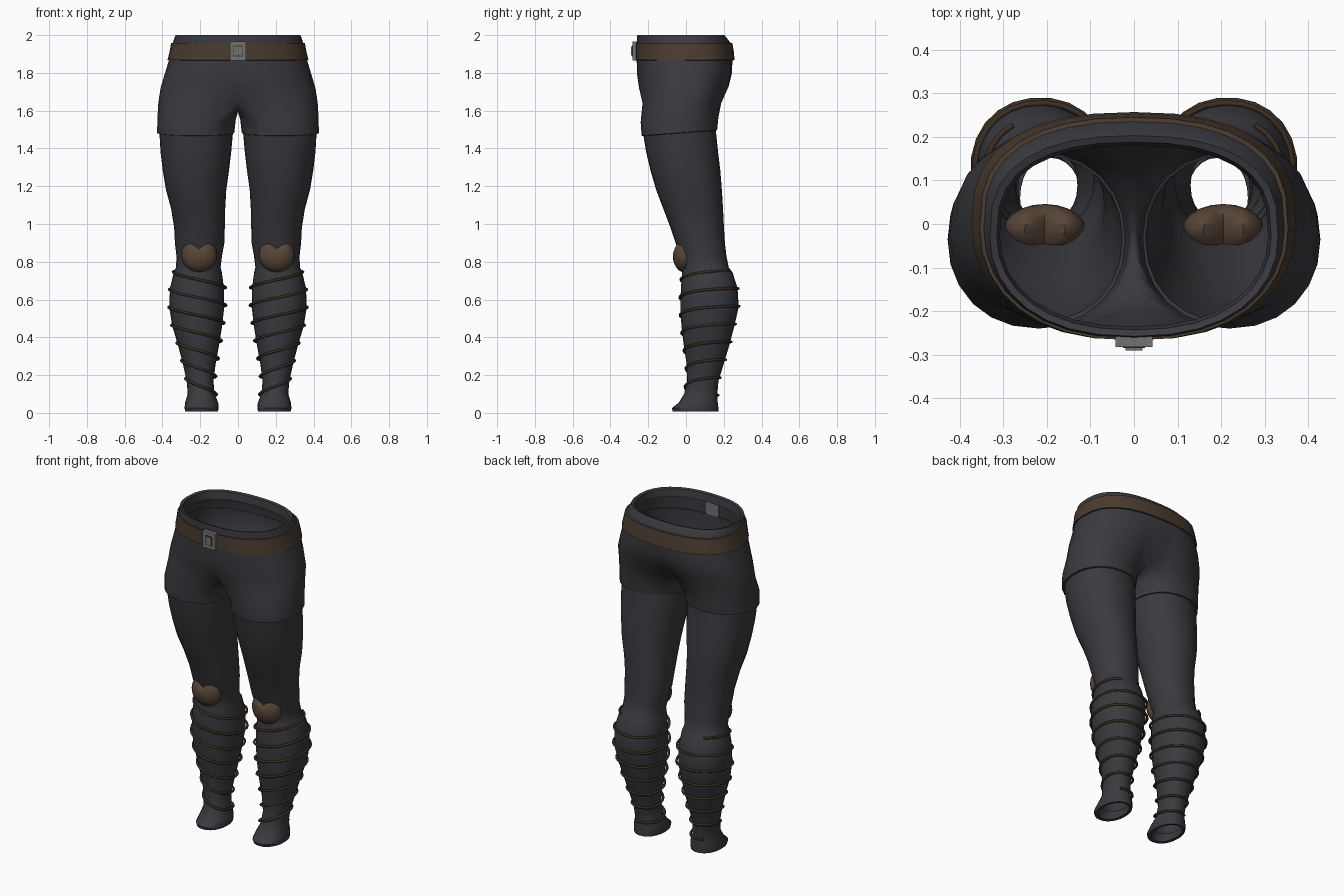
import bpy, bmesh, math

if "Cube" in bpy.data.objects:
    bpy.data.objects.remove(bpy.data.objects["Cube"])

def material(name, rgb):
    m = bpy.data.materials.new(name)
    m.diffuse_color = (*rgb, 1)
    m.use_nodes = True
    m.node_tree.nodes["Principled BSDF"].inputs["Base Color"].default_value = m.diffuse_color
    return m

CLOTH = material("charcoal_cloth", (0.042, 0.042, 0.050))
LEATHER = material("belt_leather", (0.068, 0.045, 0.029))
PAD = material("pad_leather", (0.095, 0.060, 0.038))
CORD = material("cord_brown", (0.045, 0.029, 0.017))
METAL = material("buckle_grey", (0.17, 0.17, 0.18))

def finish(bm, name, mat, angle=40, mirror=False):
    bmesh.ops.recalc_face_normals(bm, faces=bm.faces)
    me = bpy.data.meshes.new(name)
    bm.to_mesh(me)
    bm.free()
    me.materials.append(mat)
    ob = bpy.data.objects.new(name, me)
    bpy.context.collection.objects.link(ob)
    bpy.ops.object.select_all(action='DESELECT')
    bpy.context.view_layer.objects.active = ob
    ob.select_set(True)
    bpy.ops.object.shade_smooth_by_angle(angle=math.radians(angle))
    if mirror:
        mod = ob.modifiers.new("mirror", 'MIRROR')
        mod.use_clip = True
        mod.merge_threshold = 0.0005
    return ob

def spow(v, p):
    return math.copysign(abs(v) ** p, v)

def bridge(bm, a, b, closed=False):
    n = len(a)
    for i in range(n if closed else n - 1):
        j = (i + 1) % n
        bm.faces.new((a[i], a[j], b[j], b[i]))

HALF, FULL = 17, 24

# hip sections: z, half width, front y, back y, front cleft, back cleft
HIPS = [(1.95, .308, -.235, .180, 0, 0), (1.995, .315, -.243, .188, 0, 0),
        (2.0, .331, -.258, .203, 0, 0), (1.96, .345, -.261, .235, 0, 0),
        (1.87, .365, -.261, .248, 0, 0), (1.80, .386, -.260, .250, 0, .04),
        (1.72, .410, -.255, .236, .03, .16), (1.64, .422, -.247, .200, .22, .42)]

def hip_row(z, w, f, b, df, db):
    pts = []
    ym, ry = (f + b) / 2, (b - f) / 2
    for i in range(HALF):
        t = math.radians(-90 + 180 * i / (HALF - 1))
        x = w * spow(math.cos(t), .85) if 0 < i < HALF - 1 else 0.0
        y = ym + ry * spow(math.sin(t), .95 if t < 0 else .72)
        dip = max(0, 1 - x / (w * .5)) ** 2
        y *= 1 - dip * (df if y < 0 else db)
        pts.append((x, y, z))
    return pts

# leg sections: z, inner x, outer x, front y, back y
LEG = [(1.555, .012, .427, -.240, .172), (1.485, .020, .428, -.235, .165),
       (1.483, .027, .416, -.225, .158), (1.38, .036, .410, -.211, .170),
       (1.28, .048, .398, -.187, .182), (1.18, .062, .381, -.158, .190),
       (1.08, .068, .354, -.120, .196), (.98, .070, .338, -.082, .201),
       (.90, .072, .334, -.055, .206), (.83, .085, .326, -.033, .214),
       (.77, .092, .328, -.016, .226), (.745, .086, .340, -.020, .246),
       (.66, .074, .360, -.027, .273), (.56, .073, .364, -.030, .279),
       (.46, .084, .348, -.024, .256), (.36, .100, .318, -.012, .230),
       (.26, .118, .292, .003, .200), (.17, .130, .272, .006, .172),
       (.10, .124, .266, -.010, .166), (.055, .105, .280, -.038, .168),
       (.025, .103, .283, -.075, .172), (.008, .106, .279, -.070, .172),
       (.010, .122, .262, -.050, .156), (.05, .124, .262, -.022, .152)]

def leg_point(sec, a):
    z, xi, xo, f, b = sec
    y = (f + b) / 2 + (b - f) / 2 * spow(math.sin(a), .93)
    if z > 1.4:
        z += .075 * y          # short hem sits higher at the back
    return ((xi + xo) / 2 + (xo - xi) / 2 * spow(math.cos(a), .93), y, z)

def section_at(z):
    for hi, lo in zip(LEG, LEG[1:]):
        if lo[0] <= z <= hi[0]:
            k = (z - lo[0]) / (hi[0] - lo[0])
            return tuple(l + (h - l) * k for h, l in zip(hi, lo))

# trousers: hips, crotch strip and leg tube, mirrored
bm = bmesh.new()
rows = [[bm.verts.new(p) for p in hip_row(*h)] for h in HIPS]
for a, b in zip(rows, rows[1:]):
    bridge(bm, a, b)
first, last = rows[-1][0].co, rows[-1][-1].co
crotch = []
for i in range(1, FULL - HALF + 1):
    k = i / (FULL - HALF + 1)
    crotch.append(bm.verts.new((0, last.y + (first.y - last.y) * k,
                                1.64 - .045 * math.sin(math.pi * k))))
prev = rows[-1] + crotch
for sec in LEG:
    ring = [bm.verts.new(leg_point(sec, math.radians(-120 + 15 * i))) for i in range(FULL)]
    bridge(bm, prev, ring, True)
    prev = ring
finish(bm, "trousers", CLOTH, 45, True)

# belt around the waist
bm = bmesh.new()
rows = []
for z, w, f, b in ((1.96, .340, -.257, .230), (1.958, .354, -.267, .245),
                   (1.915, .362, -.267, .253), (1.868, .373, -.267, .257),
                   (1.866, .360, -.257, .245)):
    rows.append([bm.verts.new(p) for p in hip_row(z, w, f, b, 0, 0)])
for a, b in zip(rows, rows[1:]):
    bridge(bm, a, b)
finish(bm, "belt", LEATHER, 40, True)

# buckle: plate, raised centre and dark gap between them
def box(name, lo, hi, mat):
    bm = bmesh.new()
    bmesh.ops.create_cube(bm, size=1)
    for v in bm.verts:
        v.co = [(l + h) / 2 + c * (h - l) for l, h, c in zip(lo, hi, v.co)]
    finish(bm, name, mat)

box("buckle_plate", (-.043, -.283, 1.866), (.043, -.255, 1.966), METAL)
box("buckle_gap", (-.025, -.285, 1.887), (.025, -.280, 1.945), CORD)
box("buckle_centre", (-.020, -.291, 1.892), (.020, -.280, 1.940), METAL)

# knee pads: domes with a notch in the upper edge
bm = bmesh.new()
bmesh.ops.create_uvsphere(bm, u_segments=20, v_segments=12, radius=1)
for v in bm.verts:
    x, y, z = v.co
    if z > 0:
        z *= .45 + .65 * min(1, abs(x) / .5)
    v.co = (.205 + .094 * x, -.012 + .058 * y, .835 + .09 * z)
finish(bm, "knee_pads", PAD, 50, True)

# cords wound down the calves
for side, name in ((1, "right_cord"), (-1, "left_cord")):
    cu = bpy.data.curves.new(name, 'CURVE')
    cu.dimensions = '3D'
    cu.bevel_depth = .007
    cu.bevel_resolution = 1
    steps, turns = 170, 7
    sp = cu.splines.new('POLY')
    sp.points.add(steps)
    for i, p in enumerate(sp.points):
        k = i / steps
        a = math.radians(60) - k * turns * 2 * math.pi
        z = .745 - .66 * k + .018 * math.cos(a)
        zi, xi, xo, f, b = section_at(z)
        g = .005
        x, y, _ = leg_point((z, xi - g - .006, xo + g, f - g, b + g), a)
        p.co = (side * x, y, z, 1)
    cu.materials.append(CORD)
    ob = bpy.data.objects.new(name, cu)
    bpy.context.collection.objects.link(ob)
